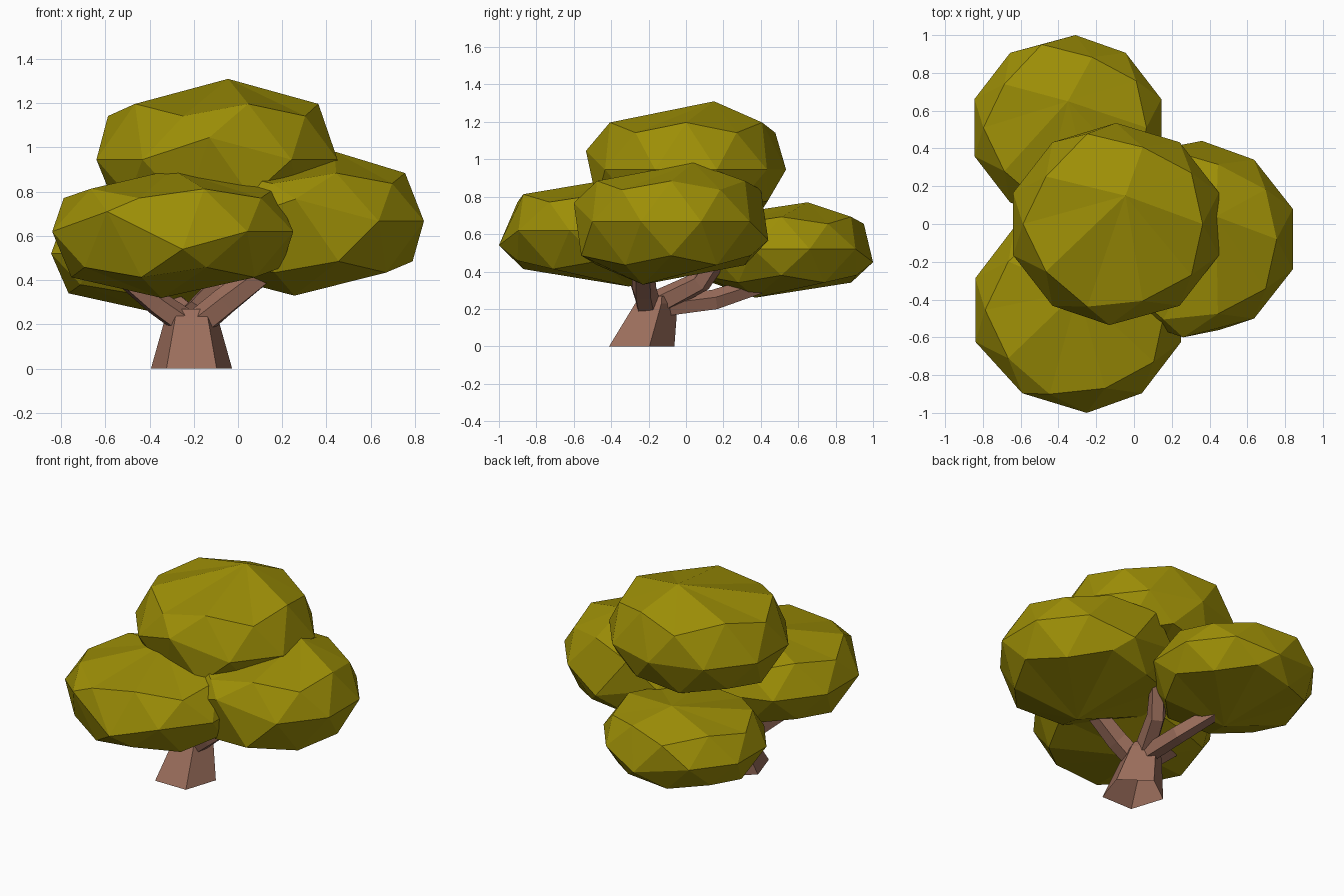
import bpy, bmesh, math
from mathutils import Vector

cube = bpy.data.objects.get("Cube")
if cube:
    bpy.data.objects.remove(cube, do_unlink=True)


def material(name, rgb):
    m = bpy.data.materials.new(name)
    m.use_nodes = True
    col = (*rgb, 1.0)
    m.diffuse_color = col
    bsdf = next(n for n in m.node_tree.nodes if n.type == 'BSDF_PRINCIPLED')
    bsdf.inputs["Base Color"].default_value = col
    bsdf.inputs["Roughness"].default_value = 0.9
    return m


LEAF = material("olive_leaf", (0.34, 0.275, 0.002))
BARK = material("brown_bark", (0.33, 0.156, 0.107))


def finish(bm, name, mat):
    bmesh.ops.recalc_face_normals(bm, faces=bm.faces)
    me = bpy.data.meshes.new(name)
    bm.to_mesh(me)
    bm.free()
    me.materials.append(mat)
    ob = bpy.data.objects.new(name, me)
    bpy.context.collection.objects.link(ob)
    return ob


# Outer ring corners: alternately (radius, height) narrow and wide
NARROW, WIDE = (0.80, 0.69), (0.86, 0.54)


def canopy(name, centre, rx, ry, up, down, top, bottom, dents, bulge=0.04):
    """Squashed ten-sided clump; dents move single equator corners by (dx, dz)."""
    bm = bmesh.new()
    c = Vector(centre)

    def corner(angle, r, offset):
        a = math.radians(angle)
        flat = Vector((rx * r * math.cos(a), ry * r * math.sin(a), 0))
        return bm.verts.new(c + flat + Vector(offset))

    low, mid, high = [], [], []
    for k in range(10):
        r, z = WIDE if k % 2 else NARROW
        high.append(corner(36 * k, r, (0, bulge if k == 3 else 0, z * up)))
        r, z = NARROW if k % 2 else WIDE
        low.append(corner(36 * k, r, (0, -bulge if k == 8 else 0, -z * down)))
        dx, dz = dents.get(k, (0, 0))
        mid.append(corner(18 + 36 * k, 1, (dx, 0, dz)))
    low_pole = bm.verts.new(c + Vector((*bottom, -down)))
    high_pole = bm.verts.new(c + Vector((*top, up)))
    for k in range(10):
        n = (k + 1) % 10
        for r, pole in ((low, low_pole), (high, high_pole)):
            bm.faces.new((r[k], r[n], pole))
            bm.faces.new((r[k], r[n], mid[k]))
            bm.faces.new((mid[k], mid[n], r[n]))
    return finish(bm, name, LEAF)


def limb(name, points, radii, upright=False):
    """Five-sided tapered tube along a path; an upright one is open below."""
    bm = bmesh.new()
    pts = [Vector(p) for p in points]
    rings = []
    for i, (p, r) in enumerate(zip(pts, radii)):
        d = (pts[min(i + 1, len(pts) - 1)] - pts[max(i - 1, 0)]).normalized()
        if upright:
            u, v = Vector((1, 0, 0)), Vector((0, 1, 0))
        else:
            u = d.cross(Vector((0, 0, 1))).normalized()
            v = u.cross(d)
        rings.append([bm.verts.new(p + r * (u * math.cos(a) + v * math.sin(a)))
                      for a in (math.radians(90 + 72 * k) for k in range(5))])
    for a, b in zip(rings, rings[1:]):
        for k in range(5):
            n = (k + 1) % 5
            bm.faces.new((a[k], a[n], b[n], b[k]))
    if not upright:
        bm.faces.new(rings[0])
    bm.faces.new(rings[-1])
    return finish(bm, name, BARK)


# Foliage clumps
canopy("top_canopy", (-0.095, 0, 0.945), 0.573, 0.535, 0.365, 0.31,
       (0.05, 0.15), (-0.03, -0.12), {7: (-0.035, 0.10)})
canopy("front_canopy", (-0.295, -0.455, 0.62), 0.573, 0.545, 0.28, 0.30,
       (0.0, 0.10), (-0.05, 0.15), {6: (0.04, 0.09), 7: (0.045, -0.08)}, bulge=0)
canopy("left_canopy", (0.305, -0.08, 0.667), 0.563, 0.52, 0.315, 0.337,
       (0.13, 0.12), (-0.05, -0.15), {2: (0.055, -0.10), 7: (-0.045, 0.10)}, bulge=0.055)
canopy("back_canopy", (-0.35, 0.51, 0.52), 0.52, 0.49, 0.25, 0.26,
       (0.0, 0.14), (-0.05, -0.14), {2: (0.04, -0.07)})

# Trunk and branches
limb("trunk", [(-0.21, -0.255, 0), (-0.21, -0.17, 0.23), (-0.21, -0.16, 0.27)],
     [0.193, 0.125, 0.10], upright=True)
limb("left_branch", [(-0.18, -0.20, 0.20), (-0.06, -0.225, 0.30), (0.12, -0.23, 0.44)],
     [0.07, 0.068, 0.06])
limb("right_branch", [(-0.23, -0.20, 0.20), (-0.36, -0.23, 0.29), (-0.52, -0.28, 0.42)],
     [0.065, 0.06, 0.05])
limb("back_branch", [(-0.2, -0.12, 0.21), (-0.23, 0.15, 0.245), (-0.33, 0.42, 0.335)],
     [0.06, 0.058, 0.05])
limb("centre_branch", [(-0.2, -0.13, 0.24), (-0.11, 0.08, 0.345), (-0.04, 0.18, 0.48), (-0.05, 0.15, 0.75)],
     [0.07, 0.06, 0.055, 0.045])
